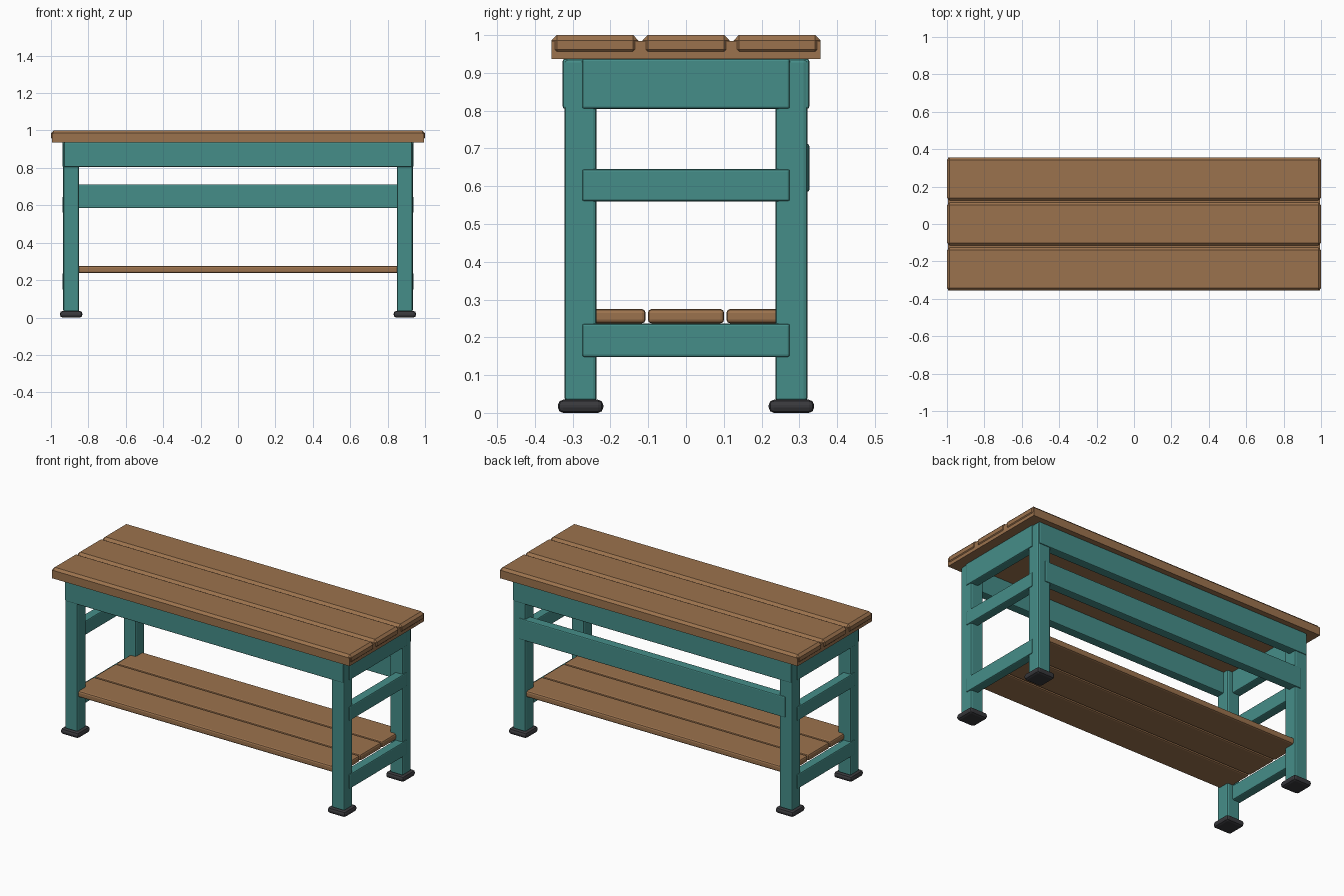
import bpy
import bmesh

cube = bpy.data.objects.get("Cube")
if cube:
    bpy.data.objects.remove(cube, do_unlink=True)


def material(name, color):
    mat = bpy.data.materials.new(name)
    mat.use_nodes = True
    mat.diffuse_color = (*color, 1)
    mat.node_tree.nodes["Principled BSDF"].inputs["Base Color"].default_value = (*color, 1)
    return mat


wood = material("warm wood", (0.33, 0.17, 0.075))
teal = material("teal paint", (0.06, 0.27, 0.25))
rubber = material("dark rubber", (0.04, 0.04, 0.045))


def box(name, x, y, z, mat, bevel=0.006, segments=2):
    """Bevelled box from its (min, max) range on each axis."""
    bm = bmesh.new()
    bmesh.ops.create_cube(bm, size=1)
    for v in bm.verts:
        v.co = [(lo + hi) / 2 + c * (hi - lo) for c, (lo, hi) in zip(v.co, (x, y, z))]
    mesh = bpy.data.meshes.new(name)
    bm.to_mesh(mesh)
    bm.free()
    mesh.materials.append(mat)
    obj = bpy.data.objects.new(name, mesh)
    bpy.context.collection.objects.link(obj)
    if bevel:
        mod = obj.modifiers.new("Bevel", "BEVEL")
        mod.width = bevel
        mod.segments = segments
    return obj


def around(center, size):
    return (center - size / 2, center + size / 2)


# Bench top: backing slab with three planks
box("top_slab", (-0.995, 0.995), (-0.356, 0.356), (0.937, 0.985), wood, 0)
for i, name in enumerate(("front", "middle", "back")):
    box(f"top_plank_{name}", (-1, 1), around((i - 1) * 0.241, 0.23), (0.948, 1), wood, 0.014, 1)
    # Lower shelf planks
    box(f"shelf_plank_{name}", (-0.89, 0.89), around((i - 1) * 0.208, 0.202), (0.237, 0.275), wood, 0.01)

# Legs and feet
for sx, side in ((1, "left"), (-1, "right")):
    for sy, end in ((-1, "front"), (1, "back")):
        cx, cy = sx * 0.892, sy * 0.279
        box(f"leg_{end}_{side}", around(cx, 0.085), around(cy, 0.085), (0.03, 0.937), teal, 0.01)
        box(f"foot_{end}_{side}", around(cx, 0.12), around(cy, 0.12), (0, 0.035), rubber, 0.014)

    # Side apron and rails, slightly proud of the legs
    for name, z in (("apron", (0.805, 0.937)), ("middle_rail", (0.56, 0.645)),
                    ("lower_rail", (0.148, 0.236))):
        box(f"{side}_{name}", around(sx * 0.912, 0.055), (-0.275, 0.275), z, teal)

# Long aprons and the back rail
for sy, end in ((-1, "front"), (1, "back")):
    box(f"{end}_apron", (-0.93, 0.93), around(sy * 0.299, 0.055), (0.805, 0.937), teal)
box("back_rail", (-0.89, 0.89), around(0.299, 0.055), (0.585, 0.712), teal)
